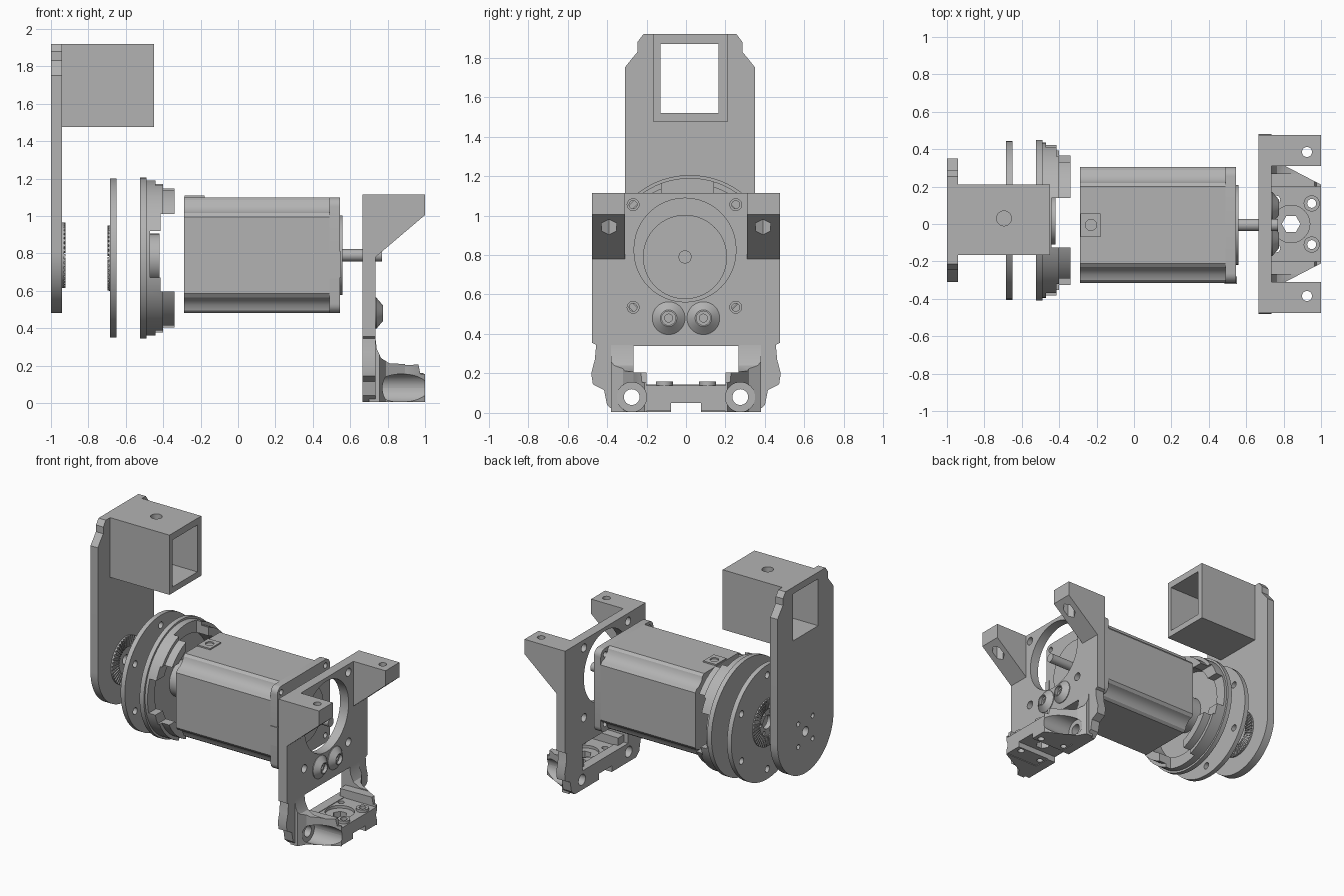
import bpy, bmesh, math
from mathutils import Vector

cube = bpy.data.objects.get("Cube")
if cube:
    bpy.data.objects.remove(cube)

mat = bpy.data.materials.new("machined grey")
mat.use_nodes = True
GREY = (0.45, 0.45, 0.45, 1)
mat.diffuse_color = GREY
mat.node_tree.nodes["Principled BSDF"].inputs["Base Color"].default_value = GREY


def finish(name, bm):
    bmesh.ops.recalc_face_normals(bm, faces=bm.faces[:])
    me = bpy.data.meshes.new(name)
    bm.to_mesh(me)
    bm.free()
    me.materials.append(mat)
    ob = bpy.data.objects.new(name, me)
    bpy.context.collection.objects.link(ob)
    smooth(ob)
    return ob


def activate(ob):
    bpy.ops.object.select_all(action='DESELECT')
    ob.select_set(True)
    bpy.context.view_layer.objects.active = ob


def smooth(ob):
    activate(ob)
    bpy.ops.object.shade_smooth_by_angle(angle=math.radians(30))


def place(axis, a, b, t):
    """Two profile coordinates plus a depth along the axis."""
    return {'x': Vector((t, a, b)), 'y': Vector((a, t, b)), 'z': Vector((a, b, t))}[axis]


def prism(name, axis, pts, t0, t1):
    bm = bmesh.new()
    face = bm.faces.new([bm.verts.new(place(axis, a, b, t0)) for a, b in pts])
    ext = bmesh.ops.extrude_face_region(bm, geom=[face])["geom"]
    verts = [g for g in ext if isinstance(g, bmesh.types.BMVert)]
    bmesh.ops.translate(bm, verts=verts, vec=place(axis, 0, 0, t1 - t0))
    return finish(name, bm)


def rect(a0, a1, b0, b1):
    return [(a0, b0), (a1, b0), (a1, b1), (a0, b1)]


def arc(c, r, start, end, n=24):
    angs = [math.radians(start + (end - start) * i / n) for i in range(n + 1)]
    return [(c[0] + r * math.cos(t), c[1] + r * math.sin(t)) for t in angs]


def circle(c, r, n=40):
    return arc(c, r, 0, 360 - 360 / n, n - 1)


def rounded(c, half, r):
    pts = []
    for k, (sy, sz) in enumerate([(1, 1), (-1, 1), (-1, -1), (1, -1)]):
        corner = (c[0] + sy * (half - r), c[1] + sz * (half - r))
        pts += arc(corner, r, 90 * k, 90 * k + 90, 6)
    return pts


def cut(ob, axis, pts, t0, t1):
    tool = prism("cutter", axis, pts, t0, t1)
    tool.hide_render = True
    activate(ob)
    mod = ob.modifiers.new("cut", 'BOOLEAN')
    mod.operation, mod.solver, mod.object = 'DIFFERENCE', 'EXACT', tool
    bpy.ops.object.modifier_apply(modifier=mod.name)
    bpy.data.objects.remove(tool)
    smooth(ob)


def lathe(name, c, profile, n=72):
    """Closed (x, radius) profile turned around the x direction."""
    bm = bmesh.new()
    rings = []
    for i in range(n):
        t = 2 * math.pi * i / n
        rings.append([bm.verts.new((x, c[0] + r * math.cos(t), c[1] + r * math.sin(t)))
                      for x, r in profile])
    m = len(profile)
    for i in range(n):
        p, q = rings[i], rings[(i + 1) % n]
        for j in range(m):
            k = (j + 1) % m
            bm.faces.new((p[j], p[k], q[k], q[j]))
    return finish(name, bm)


def ring(name, c, r_in, r_out, x0, x1):
    return lathe(name, c, [(x0, r_in), (x0, r_out), (x1, r_out), (x1, r_in)])


def toothed_ring(name, c, x0, x1, n=40):
    """Face spline: a flat ring carrying radial teeth."""
    mid = (x0 + x1) / 2
    ring(name + "_base", c, 0.1, 0.175, x0, mid)
    bm = bmesh.new()
    for i in range(n):
        a, d = 360 * i / n, 90 / n
        quad = [arc(c, r, a + s * d, a, 1)[0] for r, s in
                ((0.1, -1), (0.175, -1), (0.175, 1), (0.1, 1))]
        lo = [bm.verts.new(place('x', y, z, mid)) for y, z in quad]
        hi = [bm.verts.new(place('x', y, z, x1)) for y, z in quad]
        bm.faces.new(lo)
        bm.faces.new(hi)
        for j in range(4):
            k = (j + 1) % 4
            bm.faces.new((lo[j], lo[k], hi[k], hi[j]))
    finish(name + "_teeth", bm)


HUB = (0.02, 0.79)
MOTOR = (-0.005, 0.79)

# Rear arm with a square tube
half_top = [(0.33, 1.75), (0.29, 1.8), (0.265, 1.83), (0.265, 1.88), (0.235, 1.92)]
outline = arc((0.02, 0.81), 0.33, 180, 360, 40)
outline += [(0.02 + y, z) for y, z in half_top]
outline += [(0.02 - y, z) for y, z in reversed(half_top)]
arm = prism("rear_arm", 'x', outline, -1.0, -0.94)
window = rect(-0.13, 0.165, 1.52, 1.87)
cut(arm, 'x', window, -1.1, -0.9)
cut(arm, 'x', circle(HUB, 0.035), -1.1, -0.9)
for i in range(4):
    cut(arm, 'x', circle(arc(HUB, 0.12, 45 + 90 * i, 0, 1)[0], 0.018, 16), -1.1, -0.9)
tube = prism("square_tube", 'x', rect(-0.165, 0.21, 1.475, 1.92), -0.94, -0.45)
cut(tube, 'x', window, -1.1, -0.4)
cut(tube, 'z', circle((-0.695, 0.03), 0.04, 24), 1.7, 2.0)
toothed_ring("arm_spline", HUB, -0.94, -0.922)

# Round drive plate
DISC = (0.02, 0.775)
disc = prism("drive_plate", 'x', circle(DISC, 0.425, 80), -0.685, -0.65)
cut(disc, 'x', circle(DISC, 0.05), -0.8, -0.6)
for i in range(6):
    cut(disc, 'x', circle(arc(DISC, 0.35, 30 + 60 * i, 0, 1)[0], 0.025, 16), -0.8, -0.6)
    cut(disc, 'x', circle(arc(DISC, 0.08, 60 * i, 0, 1)[0], 0.014, 12), -0.8, -0.6)
toothed_ring("plate_spline", DISC, -0.685, -0.697)

# Castellated motor cup
cup = lathe("motor_cup", DISC, [(-0.525, 0.05), (-0.525, 0.43), (-0.49, 0.43), (-0.49, 0.415),
                                (-0.40, 0.415), (-0.40, 0.39), (-0.34, 0.39), (-0.34, 0.33),
                                (-0.49, 0.33), (-0.49, 0.05)])
cut(cup, 'x', rect(-0.5, 0.5, 0.595, 1.01), -0.415, -0.3)
cut(cup, 'x', rect(-0.125, 0.14, 0.2, 1.4), -0.44, -0.3)
cut(cup, 'x', rect(-0.5, 0.5, 0.67, 0.92), -0.47, -0.3)
ring("cup_hub", DISC, 0.05, 0.13, -0.49, -0.42)

# Motor: body with grooved corners, flange, pilot and shaft
corner = [(0.31, 0.205), (0.295, 0.225), (0.265, 0.235), (0.25, 0.25),
          (0.235, 0.265), (0.225, 0.295), (0.205, 0.31)]
body = []
for k in range(4):
    co, si = round(math.cos(k * math.pi / 2)), round(math.sin(k * math.pi / 2))
    body += [(MOTOR[0] + a * co - b * si, MOTOR[1] + a * si + b * co) for a, b in corner]
prism("motor_body", 'x', body, -0.29, 0.49)
flange = prism("motor_flange", 'x', rounded(MOTOR, 0.31, 0.05), 0.49, 0.545)
prism("motor_pilot", 'x', circle(MOTOR, 0.213, 64), 0.545, 0.56)
prism("motor_shaft", 'x', circle(MOTOR, 0.033, 32), 0.56, 0.77)
cable = prism("cable_pad", 'z', rect(-0.285, -0.18, -0.07, 0.055), 1.095, 1.11)
cut(cable, 'z', circle((-0.23, -0.005), 0.03, 20), 1.0, 1.2)
prism("motor_connector", 'y', rect(0.485, 0.55, 0.67, 0.81), -0.32, -0.28)

# Front bracket plate with its bore, opening and screw holes
side = [(0.475, 1.115), (0.475, 0.355), (0.455, 0.345), (0.462, 0.27), (0.48, 0.2),
        (0.472, 0.145), (0.415, 0.115), (0.40, 0.04), (0.36, 0.005)]
plate = prism("bracket_plate", 'x', side + [(-y, z) for y, z in reversed(side)], 0.665, 0.735)
cut(plate, 'x', arc((-0.005, 0.83), 0.258, 0, 180) + arc((-0.005, 0.82), 0.258, 180, 360), 0.6, 0.8)
cut(plate, 'x', rect(-0.267, 0.267, 0.145, 0.34), 0.6, 0.8)
cut(plate, 'x', rect(-0.075, 0.075, -0.1, 0.05), 0.6, 0.8)
for sy in (-1, 1):
    for z in (0.535, 1.055):
        spot = (-0.008 + sy * 0.26, z)
        cut(plate, 'x', circle(spot, 0.03, 24), 0.6, 0.8)
        cut(flange, 'x', circle(spot, 0.02, 20), 0.4, 0.6)
    cut(plate, 'x', circle((sy * 0.275, 0.08), 0.04, 24), 0.6, 0.8)

# Mirrored bracket details
ear_shape = [(0.7, 1.115), (1.0, 1.115), (1.0, 1.005), (0.735, 0.78), (0.7, 0.78)]
fillet = [(0.7, 0.345), (0.735, 0.345), (0.742, 0.29), (0.765, 0.24), (0.81, 0.212),
          (0.965, 0.205), (0.975, 0.155), (1.0, 0.155), (1.0, 0.005), (0.7, 0.005)]
low_block = [(0.7, 0.2)] + fillet[5:]
for sy, word in ((-1, "right"), (1, "left")):
    ear = prism(word + "_ear", 'y', ear_shape, sy * 0.31, sy * 0.475)
    cut(ear, 'z', circle((0.925, sy * 0.385), 0.027, 24), 0.7, 1.2)
    cut(ear, 'z', circle((0.925, sy * 0.39), 0.045, 6), 0.7, 1.02)
    for label, shape, y0, y1 in (("_fillet_wall", fillet, 0.267, 0.38),
                                 ("_foot_block", low_block, 0.2, 0.267)):
        wall = prism(word + label, 'y', shape, sy * y0, sy * y1)
        # slanted outer side, then screw clearance and hole
        cut(wall, 'z', [(0.75, sy * 0.39), (0.79, sy * 0.32), (1.02, sy * 0.2),
                        (1.1, sy * 0.2), (1.1, sy * 0.5), (0.75, sy * 0.5)], -0.1, 0.5)
        cut(wall, 'x', circle((sy * 0.275, 0.08), 0.075, 40), 0.77, 1.1)
        cut(wall, 'x', circle((sy * 0.275, 0.08), 0.04, 24), 0.6, 0.8)
    lathe(word + "_screw_boss", (sy * 0.088, 0.48),
          [(0.73, 0.02), (0.73, 0.083), (0.74, 0.083), (0.775, 0.042),
           (0.775, 0.035), (0.75, 0.035), (0.75, 0.02)], 40)

# Sensor shelf at the foot
shelf = prism("shelf", 'x', rect(-0.2, 0.2, 0.01, 0.14), 0.7, 1.0)
cut(shelf, 'x', rect(-0.075, 0.075, -0.1, 0.05), 0.6, 1.1)
cut(shelf, 'z', circle((0.84, 0), 0.1), 0.12, 0.3)
cut(shelf, 'z', circle((0.84, 0), 0.05, 6), -0.1, 0.3)
for sy in (-1, 1):
    pad = prism("shelf_screw_pad", 'z', circle((0.95, sy * 0.11), 0.043, 24), 0.13, 0.16)
    cut(pad, 'z', circle((0.95, sy * 0.11), 0.024, 16), 0.1, 0.2)
    cut(shelf, 'z', circle((0.95, sy * 0.11), 0.024, 16), -0.1, 0.2)
    cut(shelf, 'z', circle((0.76, sy * 0.13), 0.022, 16), -0.1, 0.2)
